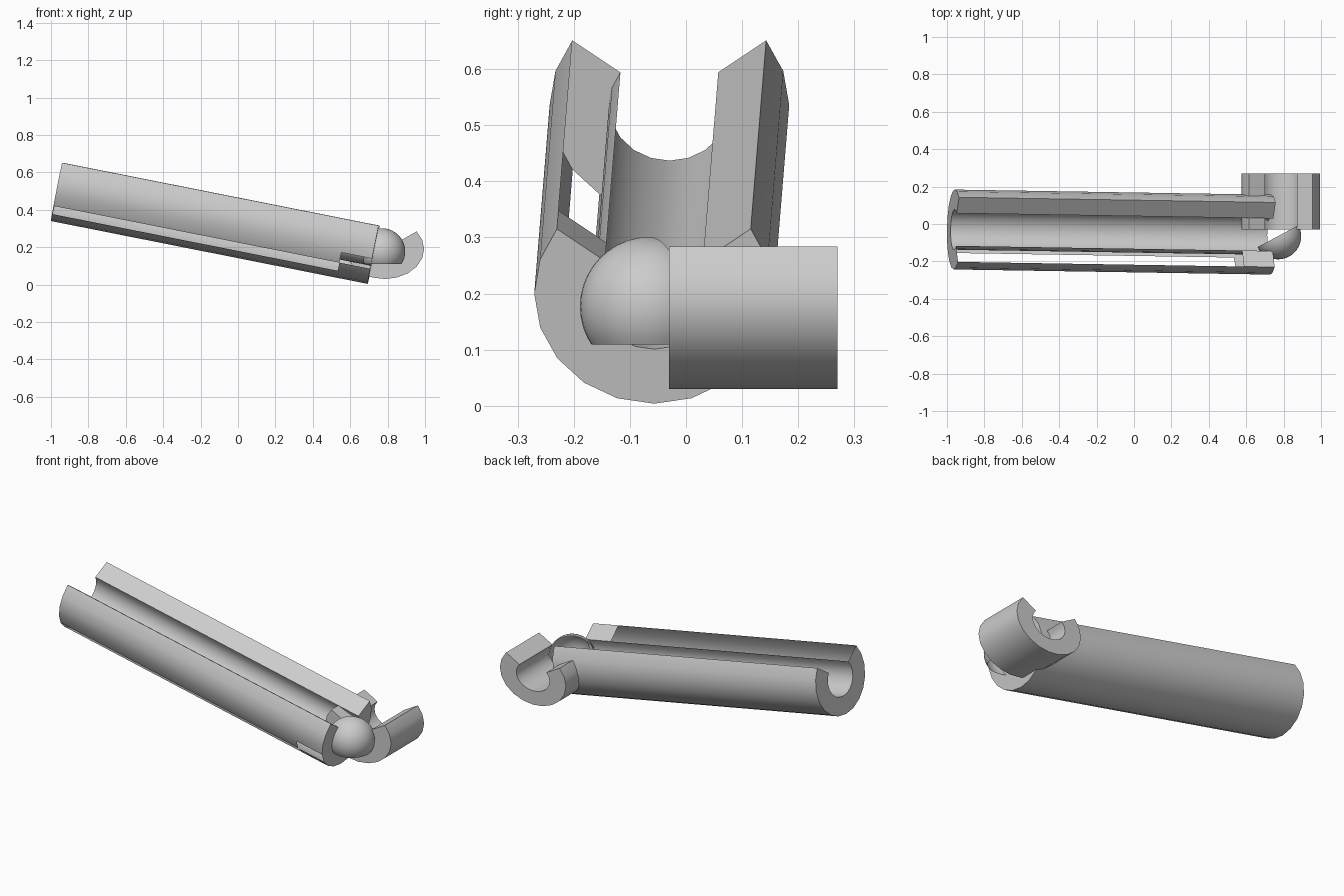
import bpy, bmesh, math
from mathutils import Vector

if "Cube" in bpy.data.objects:
    bpy.data.objects.remove(bpy.data.objects["Cube"])


def finish(name, bm, recalc=True):
    if recalc:
        bmesh.ops.recalc_face_normals(bm, faces=bm.faces)
    me = bpy.data.meshes.new(name)
    bm.to_mesh(me)
    bm.free()
    ob = bpy.data.objects.new(name, me)
    bpy.context.collection.objects.link(ob)
    bpy.ops.object.select_all(action='DESELECT')
    ob.select_set(True)
    bpy.context.view_layer.objects.active = ob
    bpy.ops.object.shade_smooth_by_angle(angle=math.radians(30))


def channel(name, stations, half_w, half_h, skip=lambda kind, span, i: False):
    """Thick C-shaped trough, open at the top, swept along the stations."""
    bm = bmesh.new()
    axis = (Vector(stations[-1]) - Vector(stations[0])).normalized()
    side = axis.cross(Vector((0, 0, 1))).normalized()
    up = side.cross(axis)
    n = 14                                  # 18 degree steps, 126 either side of the bottom
    rings = []
    for c in stations:
        pair = []
        for k in (1.0, 0.505):
            pair.append([bm.verts.new(
                Vector(c) + side * half_w * k * math.sin(math.radians(18 * (i - 7)))
                - up * half_h * k * math.cos(math.radians(18 * (i - 7)))) for i in range(n + 1)])
        rings.append(pair)
    for s in range(len(rings) - 1):
        (o0, i0), (o1, i1) = rings[s], rings[s + 1]
        for i in range(n):
            if not skip('outer', s, i):
                bm.faces.new((o0[i], o0[i + 1], o1[i + 1], o1[i]))
            bm.faces.new((i0[i], i1[i], i1[i + 1], i0[i + 1]))
        for e in (0, n):
            if not skip('rim', s, e):
                bm.faces.new((o0[e], o1[e], i1[e], i0[e]))
    for o, i_ in (rings[0], rings[-1]):
        for i in range(n):
            bm.faces.new((o[i], o[i + 1], i_[i + 1], i_[i]))
    finish(name, bm)


# long sloping trough; its front wall has an open rim and an open underside strip
A, B = Vector((-0.961, -0.0295, 0.536)), Vector((0.732, -0.057, 0.2))


def open_faces(kind, span, i):
    if kind == 'rim':
        return span == 0 and i == 14
    return (span == 0 and i == 9) or (span == 1 and i == 10)


channel("long_trough", [A, A.lerp(B, 0.903), B], 0.2135, 0.2, open_faces)

# short cross trough at the low end
channel("short_trough", [(0.785, -0.03, 0.19), (0.785, 0.27, 0.19)], 0.21, 0.16)

# half dome closing the corner, trimmed level with the trough floor
bm = bmesh.new()
bmesh.ops.create_uvsphere(bm, u_segments=40, v_segments=20, radius=0.124)
bmesh.ops.translate(bm, verts=bm.verts, vec=(0.77, -0.065, 0.177))
for co, no in (((0.77, -0.065, 0.177), (-0.47, 0.88, 0)), ((0, 0, 0.109), (0, 0, -1))):
    bmesh.ops.bisect_plane(bm, geom=bm.verts[:] + bm.edges[:] + bm.faces[:],
                           plane_co=co, plane_no=no, clear_outer=True)
finish("corner_dome", bm, recalc=False)
